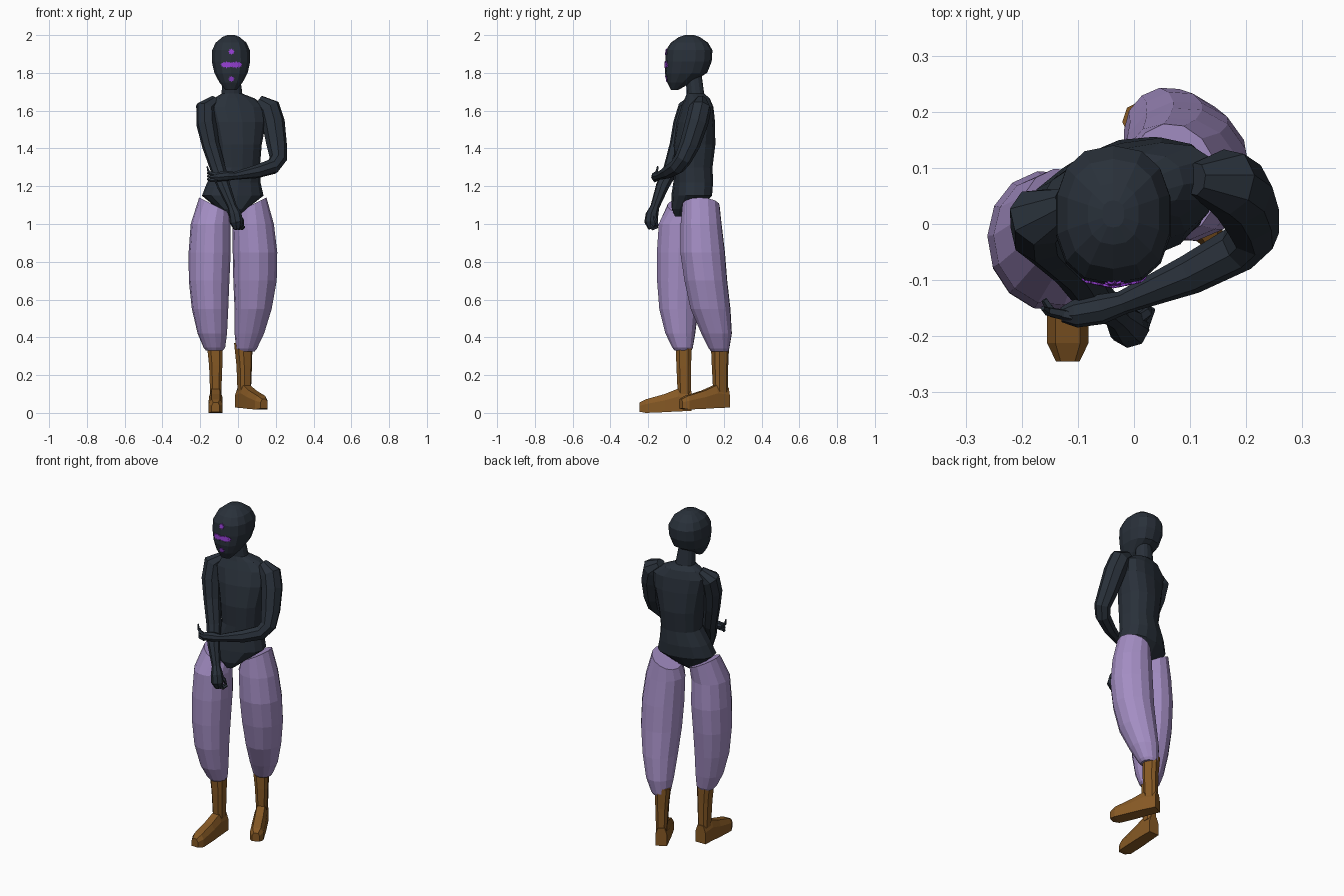
import bpy, bmesh, math
from mathutils import Vector, Matrix
from mathutils.bvhtree import BVHTree


def material(name, rgb):
    m = bpy.data.materials.new(name)
    m.diffuse_color = (*rgb, 1)
    return m


SUIT = material("dark slate", (0.022, 0.030, 0.042))
PANTS = material("soft lilac", (0.37, 0.27, 0.55))
BOOTS = material("brown leather", (0.24, 0.10, 0.018))
MARK = material("bright purple", (0.30, 0.05, 0.65))


def oval(a, b, n, p=2.0):
    """Superellipse outline, p = 2 is round, larger is boxier."""
    pts = []
    for i in range(n):
        t = 2 * math.pi * (i + 0.5) / n
        c, s = math.cos(t), math.sin(t)
        pts.append(Vector((math.copysign(abs(c) ** (2 / p), c) * a,
                           math.copysign(abs(s) ** (2 / p), s) * b, 0)))
    return pts


def loft(name, rings, mat):
    """Skin a list of equal-length point rings and cap both ends."""
    bm = bmesh.new()
    vs = [[bm.verts.new(p) for p in r] for r in rings]
    n = len(vs[0])
    for lo, hi in zip(vs, vs[1:]):
        for i in range(n):
            j = (i + 1) % n
            bm.faces.new((lo[i], lo[j], hi[j], hi[i]))
    bm.faces.new(vs[0][::-1])
    bm.faces.new(vs[-1])
    bmesh.ops.recalc_face_normals(bm, faces=bm.faces)
    me = bpy.data.meshes.new(name)
    bm.to_mesh(me)
    bm.free()
    me.materials.append(mat)
    ob = bpy.data.objects.new(name, me)
    bpy.context.collection.objects.link(ob)
    return ob


def stack(name, rows, mat, n=12, p=2.0, yaw=0, top_tilt=0):
    """Horizontal rings from rows of (z, cx, cy, half width, half depth)."""
    rot = Matrix.Rotation(math.radians(yaw), 3, 'Z')
    rings = [[rot @ q + Vector((x, y, z)) for q in oval(a, b, n, p)]
             for z, x, y, a, b in rows]
    for q in rings[0]:
        q.z += top_tilt * (q.x - rows[0][1])
    return loft(name, rings, mat)


def tube(name, path, mat, n=8):
    """Limb through rows of (x, y, z, radius) with a carried frame."""
    pts = [Vector(r[:3]) for r in path]
    rings, last, rot = [], Vector((0, 0, 1)), Matrix.Identity(3)
    for i, c in enumerate(pts):
        t = (pts[min(i + 1, len(pts) - 1)] - pts[max(i - 1, 0)]).normalized()
        rot = last.rotation_difference(t).to_matrix() @ rot
        last = t
        rings.append([rot @ q + c for q in oval(path[i][3], path[i][3], n)])
    return loft(name, rings, mat)


# Torso with neck, turned slightly
stack("torso", [
    (1.04, -.03, -.02, .025, .04), (1.08, -.03, 0, .075, .075),
    (1.15, -.028, .03, .165, .10), (1.22, -.022, .038, .142, .10),
    (1.30, 0, .04, .115, .098), (1.42, 0, .045, .125, .108),
    (1.54, 0, .052, .15, .095), (1.62, -.01, .06, .16, .075),
    (1.665, -.02, .06, .11, .06), (1.69, -.032, .05, .055, .045),
    (1.79, -.036, .04, .045, .042)], SUIT, n=14, p=2.3, yaw=14)

# Head
head = stack("head", [
    (1.71, -.037, -.06, .03, .02), (1.75, -.037, -.035, .063, .065),
    (1.80, -.037, 0, .09, .112), (1.86, -.037, .013, .104, .123),
    (1.92, -.037, .017, .102, .123), (1.96, -.037, .018, .083, .098),
    (1.99, -.037, .018, .046, .055), (2.0, -.037, .018, .02, .024)],
    SUIT, n=14, p=2.4)

# Face marks: thin jagged plates projected onto the head
tree = BVHTree.FromPolygons([v.co for v in head.data.vertices],
                            [p.vertices[:] for p in head.data.polygons])


def mark(name, x, z, r, points=8):
    rings = [[], []]
    for i in range(points * 2):
        t = math.pi * i / points
        k = r if i % 2 == 0 else r * 0.65
        px, pz = x + k * math.cos(t), z + k * math.sin(t)
        y = tree.ray_cast(Vector((px, -1, pz)), Vector((0, 1, 0)))[0].y
        rings[0].append((px, y - .004, pz))
        rings[1].append((px, y + .002, pz))
    loft(name, rings, MARK)


mark("forehead_mark", -.035, 1.912, .017)
mark("chin_mark", -.035, 1.768, .017)
for i, (dx, r) in enumerate([(-.05, .015), (-.03, .02), (-.01, .016),
                             (.01, .016), (.03, .02), (.05, .015)]):
    mark(f"eye_mark_{i}", -.035 + dx * .85, 1.843, r)

# Arms, one hanging and one folded across to hold it
tube("hanging_arm", [
    (-.12, .035, 1.655, .03), (-.17, .012, 1.615, .055),
    (-.167, -.015, 1.53, .054), (-.145, -.04, 1.42, .047),
    (-.105, -.08, 1.29, .041), (-.075, -.125, 1.20, .035),
    (-.03, -.165, 1.09, .024), (-.015, -.18, 1.05, .034),
    (-.008, -.185, 1.01, .036), (-.005, -.18, .975, .02)], SUIT)
tube("folded_arm", [
    (.11, .08, 1.655, .03), (.165, .075, 1.615, .06),
    (.187, .058, 1.54, .061), (.205, .02, 1.42, .054),
    (.213, -.015, 1.345, .046), (.185, -.045, 1.305, .042),
    (.10, -.09, 1.278, .036), (-.02, -.14, 1.255, .021),
    (-.06, -.152, 1.255, .027), (-.105, -.16, 1.25, .025),
    (-.13, -.162, 1.25, .013)], SUIT)

# Fingers
for i in range(3):
    d = i * .016
    tube(f"folded_finger_{i}", [
        (-.11, -.165, 1.262 - d, .010), (-.145, -.158, 1.264 - d, .009),
        (-.16, -.135, 1.27 - d, .006)], SUIT, 5)
    tube(f"hanging_finger_{i}", [
        (-.018 + d, -.19, .995, .011), (-.012 + d, -.175, .975, .010),
        (.0 + d, -.15, .985, .007)], SUIT, 5)
tube("folded_thumb", [(-.12, -.162, 1.26, .010), (-.155, -.155, 1.275, .008),
                      (-.163, -.15, 1.305, .004)], SUIT, 5)
tube("hanging_thumb", [(.0, -.175, 1.05, .012), (.022, -.16, 1.02, .010),
                       (.025, -.15, .99, .006)], SUIT, 5)

# Baggy trouser legs, tops cut high on the outside
stack("front_trouser_leg", [
    (1.10, -.125, 0, .08, .10), (1.0, -.145, -.028, .105, .118),
    (.85, -.15, -.03, .111, .126), (.70, -.153, -.035, .107, .12),
    (.55, -.148, -.038, .096, .105), (.42, -.136, -.03, .078, .08),
    (.345, -.125, -.018, .057, .055), (.33, -.125, -.016, .045, .045)],
    PANTS, n=14, yaw=10, top_tilt=-.5)
stack("rear_trouser_leg", [
    (1.10, .07, .08, .08, .10), (1.0, .08, .08, .11, .11),
    (.85, .09, .088, .118, .12), (.70, .09, .105, .115, .115),
    (.55, .08, .13, .098, .107), (.42, .06, .162, .078, .082),
    (.34, .045, .175, .055, .055), (.325, .043, .178, .045, .045)],
    PANTS, n=14, yaw=10, top_tilt=.5)

# Boots: boxy shaft plus a tapering foot
for side, ox, oy, oz, yaw in [("front", -.118, -.012, 0, 0),
                              ("rear", .033, .18, .018, 27)]:
    stack(side + "_boot_shaft", [
        (.37, ox - .005, oy, .045, .045), (.25, ox, oy, .037, .041),
        (.10, ox, oy + .003, .031, .037)], BOOTS, n=8, p=3, yaw=yaw)
    turn = (Matrix.Translation((ox, oy, oz))
            @ Matrix.Rotation(math.radians(yaw), 4, 'Z'))
    rings = []
    for y, w, top, low in [(.042, .032, .115, .01), (-.03, .035, .128, .008),
                           (-.10, .037, .10, .004), (-.20, .037, .072, 0),
                           (-.233, .021, .055, .006)]:
        rings.append([turn @ Vector(q) for q in (
            (-w, y, low), (w, y, low), (w, y, low + (top - low) * .65),
            (w * .6, y, top), (-w * .6, y, top),
            (-w, y, low + (top - low) * .65))])
    loft(side + "_boot_foot", rings, BOOTS)
